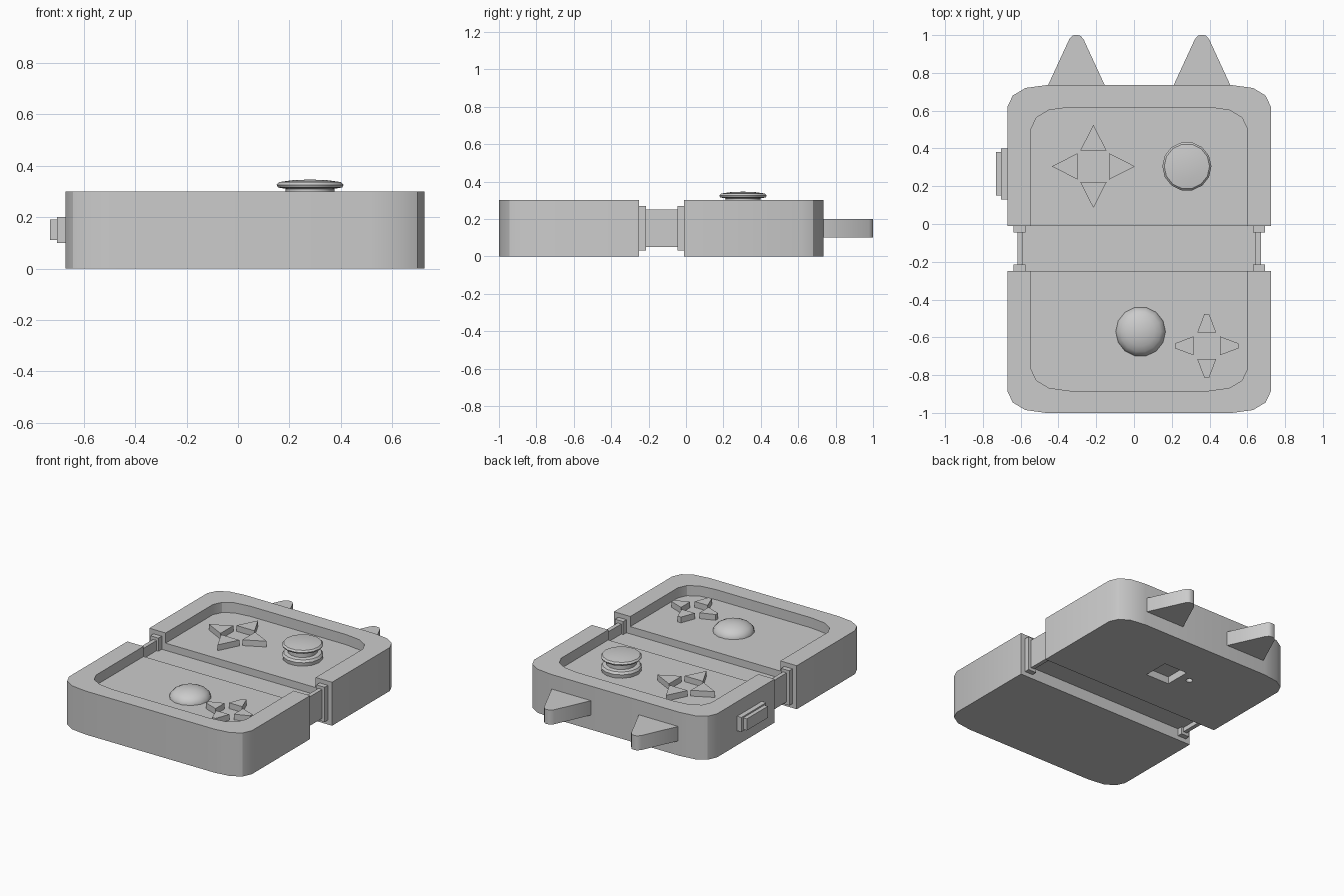
import bpy, bmesh, math
from mathutils import Matrix

if "Cube" in bpy.data.objects:
    bpy.data.objects.remove(bpy.data.objects["Cube"])

CX = 0.0275          # centre line of the case
FLOOR = 0.23         # height of the recessed face plate


def finish(bm, name):
    bmesh.ops.recalc_face_normals(bm, faces=bm.faces[:])
    me = bpy.data.meshes.new(name)
    bm.to_mesh(me)
    bm.free()
    ob = bpy.data.objects.new(name, me)
    bpy.context.collection.objects.link(ob)
    return ob


def smooth(ob):
    bpy.ops.object.select_all(action='DESELECT')
    ob.select_set(True)
    bpy.context.view_layer.objects.active = ob
    bpy.ops.object.shade_smooth_by_angle(angle=math.radians(30))


def prism(name, pts, z0, z1):
    bm = bmesh.new()
    face = bm.faces.new([bm.verts.new((x, y, z0)) for x, y in pts])
    top = bmesh.ops.extrude_face_region(bm, geom=[face])['geom']
    bmesh.ops.translate(bm, vec=(0, 0, z1 - z0),
                        verts=[v for v in top if isinstance(v, bmesh.types.BMVert)])
    return finish(bm, name)


def box(name, x0, x1, y0, y1, z0, z1):
    return prism(name, [(x0, y0), (x1, y0), (x1, y1), (x0, y1)], z0, z1)


def lathe(name, profile, x, y, sides):
    bm = bmesh.new()
    vs = [bm.verts.new((r, 0, z)) for r, z in profile]
    es = [bm.edges.new(p) for p in zip(vs, vs[1:])]
    bmesh.ops.spin(bm, geom=vs + es, axis=(0, 0, 1), cent=(0, 0, 0),
                   angle=math.tau, steps=sides)
    bmesh.ops.remove_doubles(bm, verts=bm.verts[:], dist=1e-4)
    bmesh.ops.translate(bm, vec=(x, y, 0), verts=bm.verts[:])
    ob = finish(bm, name)
    smooth(ob)
    return ob


def cut(ob, cutter):
    mod = ob.modifiers.new("cut", 'BOOLEAN')
    mod.operation, mod.solver, mod.object = 'DIFFERENCE', 'EXACT', cutter
    cutter.hide_render = True
    bpy.context.view_layer.objects.active = ob
    bpy.ops.object.modifier_apply(modifier=mod.name)
    bpy.data.objects.remove(cutter)


def rounded_end(half, y_open, y_end, s):
    """Outline open at y_open with two faceted corners at y_end."""
    side = [(half, y_open), (half, y_end - s * 0.115), (half - 0.028, y_end - s * 0.055),
            (half - 0.095, y_end - s * 0.015), (half - 0.205, y_end)]
    return [(CX + x, y) for x, y in side] + [(CX - x, y) for x, y in reversed(side)]


# two tray halves of the case
halves = []
for name, s, y0, y1 in (("back_case", 1, -0.01, 0.735), ("front_case", -1, -0.25, -1.0)):
    case = prism(name, rounded_end(0.6975, y0, y1, s), 0, 0.3)
    cut(case, prism("recess_cutter",
                    rounded_end(0.5725, y0 - s * 0.1, y1 - s * 0.117, s), FLOOR, 0.4))
    halves.append(case)

# socket and small hole in the underside
cut(halves[0], box("socket_cutter", -0.07, 0.11, 0.255, 0.435, -0.1, 0.05))
hole = [(-0.145 + 0.022 * math.cos(a * math.tau / 12),
         0.373 + 0.022 * math.sin(a * math.tau / 12)) for a in range(12)]
cut(halves[0], prism("hole_cutter", hole, -0.1, 0.03))
for case in halves:
    smooth(case)

# connecting strip with side webs and collars
box("hinge_strip", CX - 0.63, CX + 0.63, -0.26, 0.0, 0.08, 0.18)
for side, s in (("left", -1), ("right", 1)):
    a, b = sorted((CX + s * 0.617, CX + s * 0.645))
    box(side + "_hinge_web", a, b, -0.23, -0.04, 0.05, 0.25)
    a, b = sorted((CX + s * 0.602, CX + s * 0.665))
    for end, y in (("front", -0.255), ("back", -0.045)):
        box(f"{side}_{end}_hinge_collar", a, b, y, y + 0.04, 0.03, 0.27)


# arrow button clusters: each key points away from the centre
def arrow_pad(name, cx, cy, tip, base, half, tip_half, top):
    key = [(-half, base), (half, base)]
    key += [(tip_half, tip), (-tip_half, tip)] if tip_half else [(0, tip)]
    for i, d in enumerate(("up", "left", "down", "right")):
        c, s = round(math.cos(i * math.pi / 2)), round(math.sin(i * math.pi / 2))
        prism(f"{name}_{d}", [(cx + x * c - y * s, cy + x * s + y * c) for x, y in key],
              FLOOR - 0.01, top)


arrow_pad("large_arrow", -0.215, 0.305, 0.22, 0.083, 0.07, 0, 0.27)
arrow_pad("small_arrow", 0.385, -0.645, 0.168, 0.07, 0.05, 0.013, 0.27)

# thumb knob and dome button
lathe("thumb_knob", [(0, 0.22), (0.125, 0.22), (0.13, 0.255), (0.12, 0.27), (0.095, 0.275),
                     (0.095, 0.31), (0.125, 0.315), (0.13, 0.325), (0.12, 0.336),
                     (0.07, 0.343), (0, 0.346)], 0.28, 0.305, 14)
dome = [(0.132 * math.cos(a), FLOOR + 0.067 * math.sin(a))
        for a in [i * math.pi / 10 for i in range(5)]]
lathe("dome_button", [(0, 0.22), (0.132, 0.22)] + dome + [(0, FLOOR + 0.067)],
      0.035, -0.57, 14)

# two rounded horns on the back edge
for side, x in (("left", -0.305), ("right", 0.36)):
    half = [(0.15, 0.725), (0.15, 0.735), (0.038, 0.978), (0.022, 0.996), (0.01, 1.0)]
    smooth(prism(side + "_horn", [(x + a, y) for a, y in half]
                 + [(x - a, y) for a, y in reversed(half)], 0.10, 0.20))

# stepped side button
box("side_button_base", -0.703, -0.66, 0.13, 0.40, 0.10, 0.20)
box("side_button", -0.73, -0.70, 0.15, 0.38, 0.11, 0.19)
